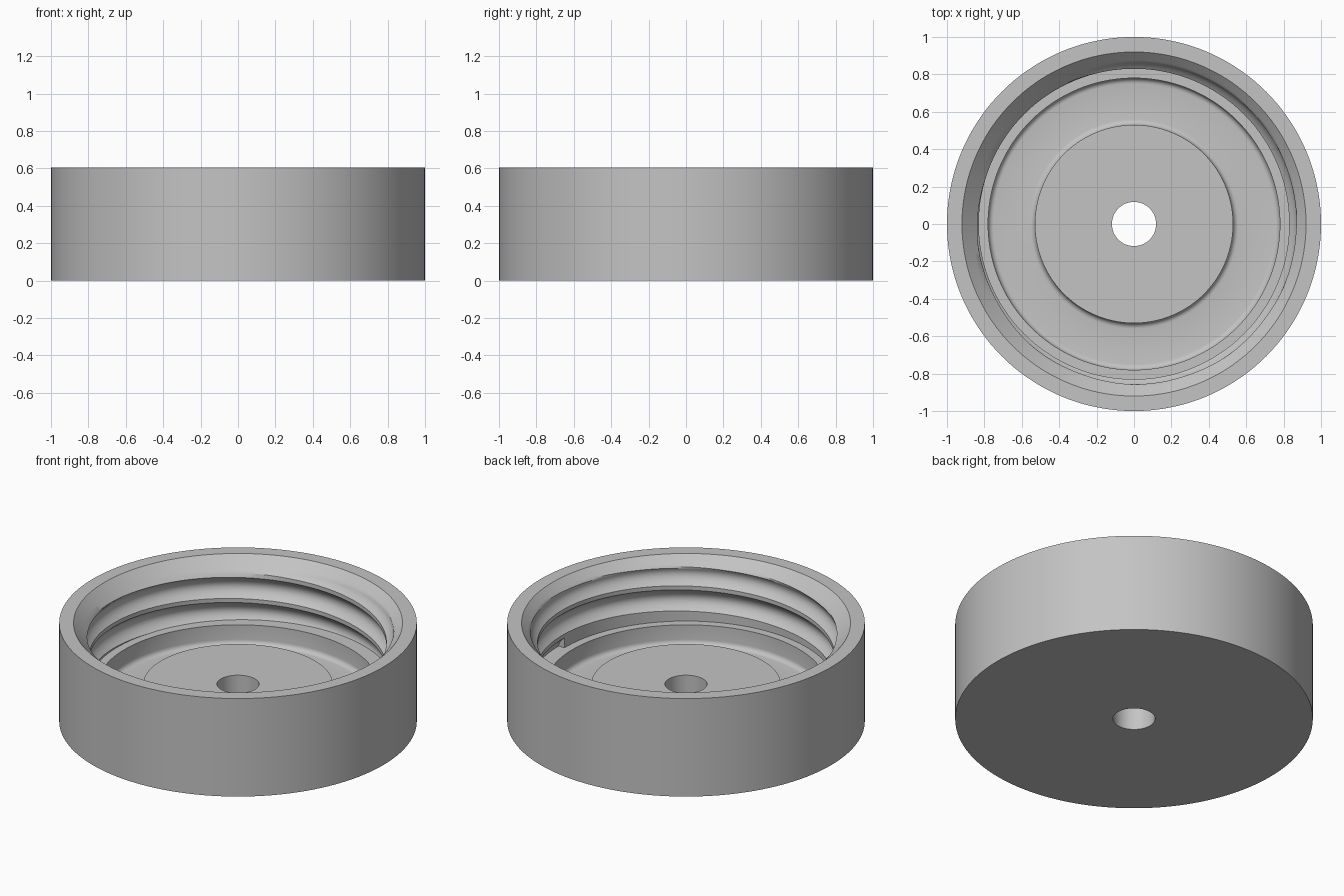
import bpy, bmesh, math

cube = bpy.data.objects.get("Cube")
if cube:
    bpy.data.objects.remove(cube, do_unlink=True)

SEGMENTS = 144
HEIGHT, LEDGE = 0.605, 0.23
BORE, GROOVE_DEPTH = 0.83, 0.04
PITCH, START, HALF = 0.155, 0.225, 0.42   # HALF: half groove width in pitches
STEPS = 14


def arc(cx, cz, radius, start, end, steps=5):
    """Points of a fillet in the radius/height plane, angles in degrees."""
    angles = [math.radians(start + (end - start) * i / steps) for i in range(steps + 1)]
    return [(cx + radius * math.cos(a), cz + radius * math.sin(a)) for a in angles]


def fixed(point):
    return lambda turn: point


def thread_row(offset):
    """Row following the helix, cut off by the rim above and the ledge below."""
    def row(turn):
        z = min(HEIGHT, max(LEDGE, START + PITCH * (turn + offset)))
        t = (z - START) / PITCH - turn
        k = math.floor(t + 0.5)
        u = abs(t - k) / HALF
        r = BORE
        if k >= 0 and u < 1:
            r += GROOVE_DEPTH * (1 - u * u)
        return max(r, 0.92 - (HEIGHT - z)), z   # lead-in chamfer
    return row


# Outer shell, from the underside of the hole to the rim
outside = [(0.118, 0), (1, 0), (1, HEIGHT), (0.92, HEIGHT)]
# Helical thread rows, from the rim down to the ledge
offsets = [m - HALF + 2 * HALF * i / STEPS
           for m in range(-2, 4) for i in range(STEPS + 1)][::-1]
# Seal groove, raised centre disc and hole
inside = [(BORE, LEDGE), (0.78, LEDGE)]
inside += arc(0.75, 0.14, 0.03, 0, -90)
inside += arc(0.56, 0.14, 0.03, 270, 180)
inside += [(0.53, 0.228), (0.118, 0.228), (0.118, 0)]

rows = [fixed(p) for p in outside]
first = len(rows)
rows += [thread_row(o) for o in offsets]
last = len(rows)
rows += [fixed(p) for p in inside]

bm = bmesh.new()
grid = []
for row in rows:
    ring = []
    for i in range(SEGMENTS + 1):
        turn = i / SEGMENTS
        r, z = row(turn)
        a = math.tau * turn
        ring.append(bm.verts.new((r * math.cos(a), r * math.sin(a), z)))
    grid.append(ring)


def add_face(*verts):
    """Add a face, skipping those the clamped rows have collapsed."""
    points = []
    for v in verts:
        if all((v.co - p.co).length > 1e-5 for p in points):
            points.append(v)
    if len(points) > 2:
        bm.faces.new(points)


for lower, upper in zip(grid, grid[1:]):
    for i in range(SEGMENTS):
        add_face(lower[i], lower[i + 1], upper[i + 1], upper[i])

# End wall where the thread groove starts
shift = STEPS + 1
for j in range(first, last - shift - 1):
    add_face(grid[j][0], grid[j + 1][0],
             grid[j + 1 + shift][SEGMENTS], grid[j + shift][SEGMENTS])

bmesh.ops.remove_doubles(bm, verts=bm.verts, dist=1e-5)
bmesh.ops.dissolve_degenerate(bm, edges=bm.edges, dist=1e-5)
loose = [v for v in bm.verts if not v.link_faces]
bmesh.ops.delete(bm, geom=loose, context="VERTS")
bmesh.ops.recalc_face_normals(bm, faces=bm.faces)

mesh = bpy.data.meshes.new("threaded_cap")
bm.to_mesh(mesh)
bm.free()
cap = bpy.data.objects.new("threaded_cap", mesh)
bpy.context.collection.objects.link(cap)

# Plain grey finish
grey = bpy.data.materials.new("plain_grey")
grey.use_nodes = True
colour = (0.55, 0.55, 0.55, 1)
grey.diffuse_color = colour
grey.node_tree.nodes["Principled BSDF"].inputs["Base Color"].default_value = colour
mesh.materials.append(grey)

bpy.ops.object.select_all(action="DESELECT")
cap.select_set(True)
bpy.context.view_layer.objects.active = cap
bpy.ops.object.shade_smooth_by_angle(angle=math.radians(30))
